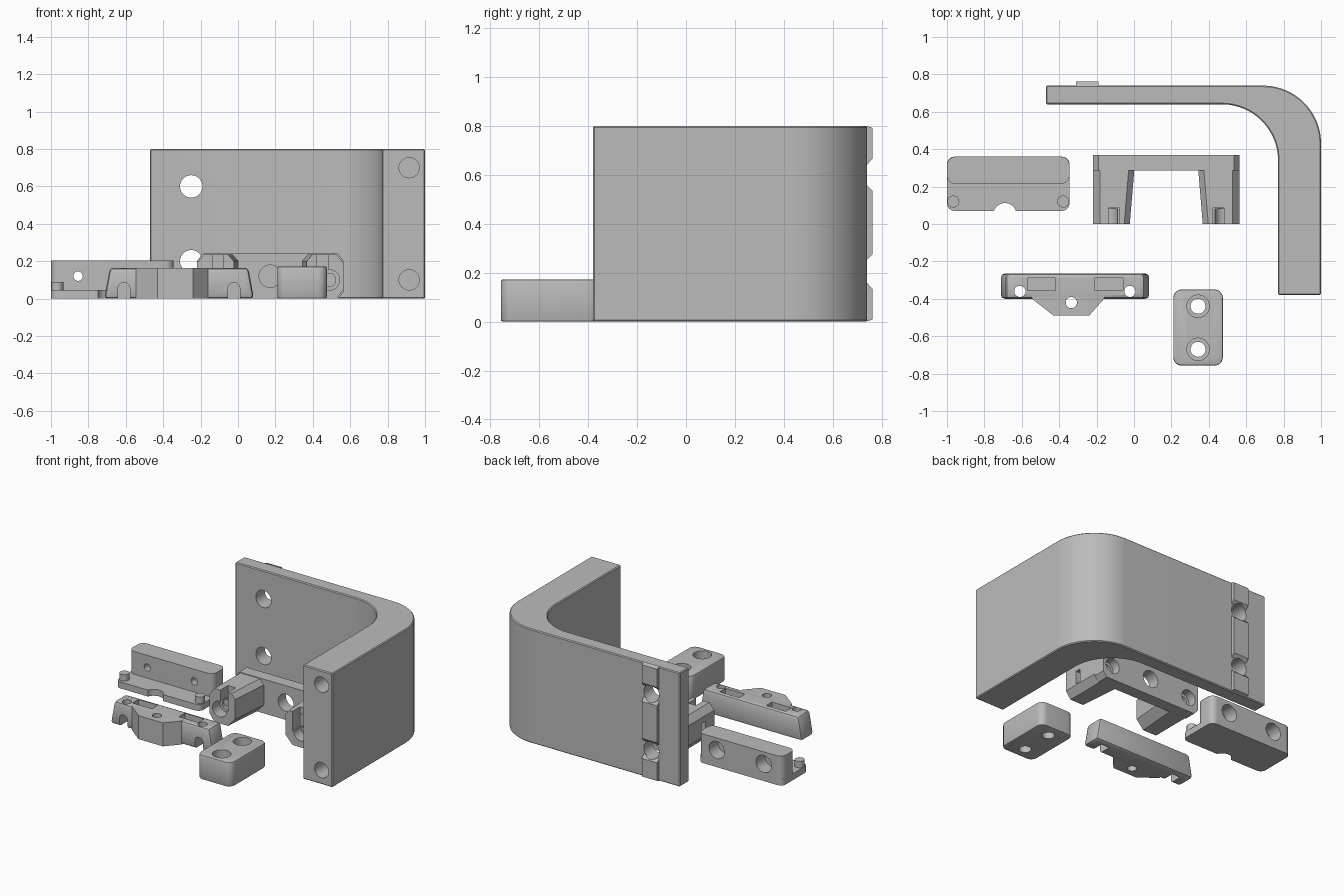
import bpy, bmesh, math
from mathutils import Matrix, Vector

if "Cube" in bpy.data.objects:
    bpy.data.objects.remove(bpy.data.objects["Cube"])

grey = bpy.data.materials.new("plain grey")
grey.diffuse_color = (0.5, 0.5, 0.5, 1)
grey.use_nodes = True
grey.node_tree.nodes["Principled BSDF"].inputs["Base Color"].default_value = grey.diffuse_color


def prism(name, pts, lo, hi, axis='Z'):
    """Extrude an outline: XY along Z, or XZ along Y."""
    bm = bmesh.new()
    place = (lambda a, b, c: (a, b, c)) if axis == 'Z' else (lambda a, b, c: (a, c, b))
    low = [bm.verts.new(place(a, b, lo)) for a, b in pts]
    top = [bm.verts.new(place(a, b, hi)) for a, b in pts]
    bm.faces.new(low)
    bm.faces.new(top)
    for i in range(len(pts)):
        j = (i + 1) % len(pts)
        bm.faces.new((low[i], low[j], top[j], top[i]))
    bmesh.ops.recalc_face_normals(bm, faces=bm.faces)
    me = bpy.data.meshes.new(name)
    bm.to_mesh(me)
    bm.free()
    ob = bpy.data.objects.new(name, me)
    bpy.context.collection.objects.link(ob)
    me.materials.append(grey)
    return ob


def arc(cx, cy, r, a0, a1, n=12):
    return [(cx + r * math.cos(math.radians(a0 + (a1 - a0) * i / n)),
             cy + r * math.sin(math.radians(a0 + (a1 - a0) * i / n))) for i in range(n + 1)]


def rect(x0, x1, y0, y1):
    return [(x0, y0), (x1, y0), (x1, y1), (x0, y1)]


def rounded(x0, x1, y0, y1, r):
    return (arc(x1 - r, y1 - r, r, 0, 90, 6) + arc(x0 + r, y1 - r, r, 90, 180, 6)
            + arc(x0 + r, y0 + r, r, 180, 270, 6) + arc(x1 - r, y0 + r, r, 270, 360, 6))


def cyl(x, y, r, lo, hi, axis='Z', n=32):
    return prism("round_tool", arc(x, y, r, 0, 360 - 360 / n, n - 1), lo, hi, axis)


def box(x0, x1, y0, y1, z0, z1):
    return prism("box_tool", rect(x0, x1, y0, y1), z0, z1)


def combine(ob, tools, op='DIFFERENCE'):
    bpy.context.view_layer.objects.active = ob
    for t in tools:
        m = ob.modifiers.new("bool", 'BOOLEAN')
        m.operation, m.solver, m.object = op, 'EXACT', t
        bpy.ops.object.modifier_apply(modifier=m.name)
        bpy.data.objects.remove(t)


def bevel(ob, width, segments=2):
    bpy.context.view_layer.objects.active = ob
    m = ob.modifiers.new("bevel", 'BEVEL')
    m.width, m.segments, m.limit_method = width, segments, 'ANGLE'
    m.angle_limit = math.radians(40)
    bpy.ops.object.modifier_apply(modifier=m.name)


# curved wall bracket with screw holes
wall = prism("curved_bracket",
             [(-0.47, 0.64), (-0.47, 0.74)] + arc(0.69, 0.43, 0.31, 90, 0, 24)
             + [(1.0, -0.38), (0.77, -0.38)] + arc(0.47, 0.34, 0.30, 0, 90, 24), 0, 0.8)
bevel(wall, 0.006, 1)
combine(wall, [cyl(-0.25, z, 0.06, 0.6, 0.78, 'Y') for z in (0.2, 0.6)]
        + [cyl(0.915, z, 0.054, -0.4, -0.15, 'Y') for z in (0.1, 0.7)])

# locating rib on the back of the bracket, split around the holes
for i, (z0, z1, c0, c1) in enumerate([(0, 0.16, 0.008, 0.025),
                                      (0.25, 0.56, 0.025, 0.025),
                                      (0.64, 0.8, 0.025, 0.008)]):
    rib = prism(f"locating_rib_{i + 1}", rect(-0.31, -0.19, z0, z1), 0.738, 0.762, 'Y')
    for v in rib.data.vertices:
        if v.co.y > 0.75:
            v.co.z += c0 if v.co.z < (z0 + z1) / 2 else -c1
    combine(rib, [cyl(-0.25, z, 0.06, 0.7, 0.8, 'Y') for z in (0.2, 0.6)])

# clamp half: base with semicircular notch, upright, two pegs
base = prism("clamp_base", rounded(-1, -0.345, 0.07, 0.36, 0.04), 0, 0.045)
upright = prism("clamp_upright", rounded(-1, -0.345, 0.215, 0.36, 0.045), 0.0, 0.205)
combine(base, [upright], 'UNION')
combine(base, [cyl(x, 0.12, 0.032, 0.02, 0.09) for x in (-0.966, -0.379)], 'UNION')
tools = [cyl(-0.69, 0.05, 0.062, -0.1, 0.1)]
for x in (-0.855, -0.49):
    tools += [cyl(x, 0.12, 0.025, 0.1, 0.4, 'Y'), cyl(x, 0.12, 0.06, 0.26, 0.4, 'Y')]
combine(base, tools)
base.name = "pegged_clamp"

# U-shaped mount: back plate plus two tapered arms with screw and nut seats
CX = 0.1725
mount = prism("u_mount", [(-0.19, 0), (0.535, 0), (0.565, 0.035), (0.565, 0.2), (0.535, 0.24),
                          (-0.19, 0.24), (-0.22, 0.2), (-0.22, 0.035)], 0.285, 0.37, 'Y')
cuts = []
for s in (-1, 1):
    X = lambda d: CX + s * d
    arm = prism("arm", [(X(0.17), 0.06), (X(0.225), 0), (X(0.355), 0), (X(0.3925), 0.05),
                        (X(0.3925), 0.19), (X(0.355), 0.235), (X(0.20), 0.235),
                        (X(0.17), 0.20)], 0, 0.3, 'Y')
    for v in arm.data.vertices:          # inner side tapers towards the front
        if v.co.y < 0.1 and abs(v.co.x - CX) < 0.3:
            v.co.x += s * 0.025
    combine(mount, [arm], 'UNION')
    cuts += [cyl(X(0.315), 0.1, 0.035, -0.1, 0.5, 'Y'), cyl(X(0.315), 0.1, 0.055, -0.1, 0.08, 'Y'),
             cyl(X(0.315), 0.1, 0.055, 0.31, 0.5, 'Y')]
    a, b = sorted((X(0.25), X(0.31)))
    cuts.append(box(a, b, -0.1, 0.085, 0.1, 0.3))
    a, b = sorted((X(0.31), X(0.5)))
    cuts.append(box(a, b, 0.1, 0.14, 0.06, 0.15))
cuts.append(cyl(CX, 0.12, 0.06, 0.2, 0.5, 'Y'))
combine(mount, cuts)

# slotted bar with a protruding trapezoid nose
bar = prism("slotted_bar", [(-0.715, 0), (0.085, 0), (0.055, 0.165), (-0.685, 0.165)],
            -0.40, -0.265, 'Y')
bevel(bar, 0.02, 2)
nose = prism("nose", [(-0.545, -0.36), (-0.545, -0.40), (-0.43, -0.49), (-0.24, -0.49),
                      (-0.16, -0.40), (-0.16, -0.36)], 0, 0.165)
combine(bar, [nose], 'UNION')
tools = [cyl(-0.335, -0.42, 0.03, -0.1, 0.3)]
for x in (-0.61, -0.022):
    tools += [prism("slot_tool", [(x - 0.032, -0.1), (x + 0.032, -0.1)]
                    + arc(x, 0.055, 0.032, 0, 180, 10), -0.6, -0.31, 'Y'),
              cyl(x, -0.36, 0.03, -0.1, 0.3)]
for x in (-0.495, -0.135):
    tools.append(box(x - 0.075, x + 0.075, -0.355, -0.29, 0.08, 0.3))
combine(bar, tools)

# rounded spacer block with two countersunk holes
spacer = prism("spacer_block", rounded(0.21, 0.475, -0.757, -0.35, 0.045), 0, 0.172)
bevel(spacer, 0.008, 2)
tools = []
for y in (-0.44, -0.67):
    tools += [cyl(0.3425, y, 0.04, -0.1, 0.3), cyl(0.3425, y, 0.06, 0.09, 0.3)]
combine(spacer, tools)

# smooth the round surfaces, keep hard edges
for ob in list(bpy.context.scene.objects):
    bpy.ops.object.select_all(action='DESELECT')
    ob.select_set(True)
    bpy.context.view_layer.objects.active = ob
    bpy.ops.object.shade_smooth_by_angle(angle=math.radians(30))
